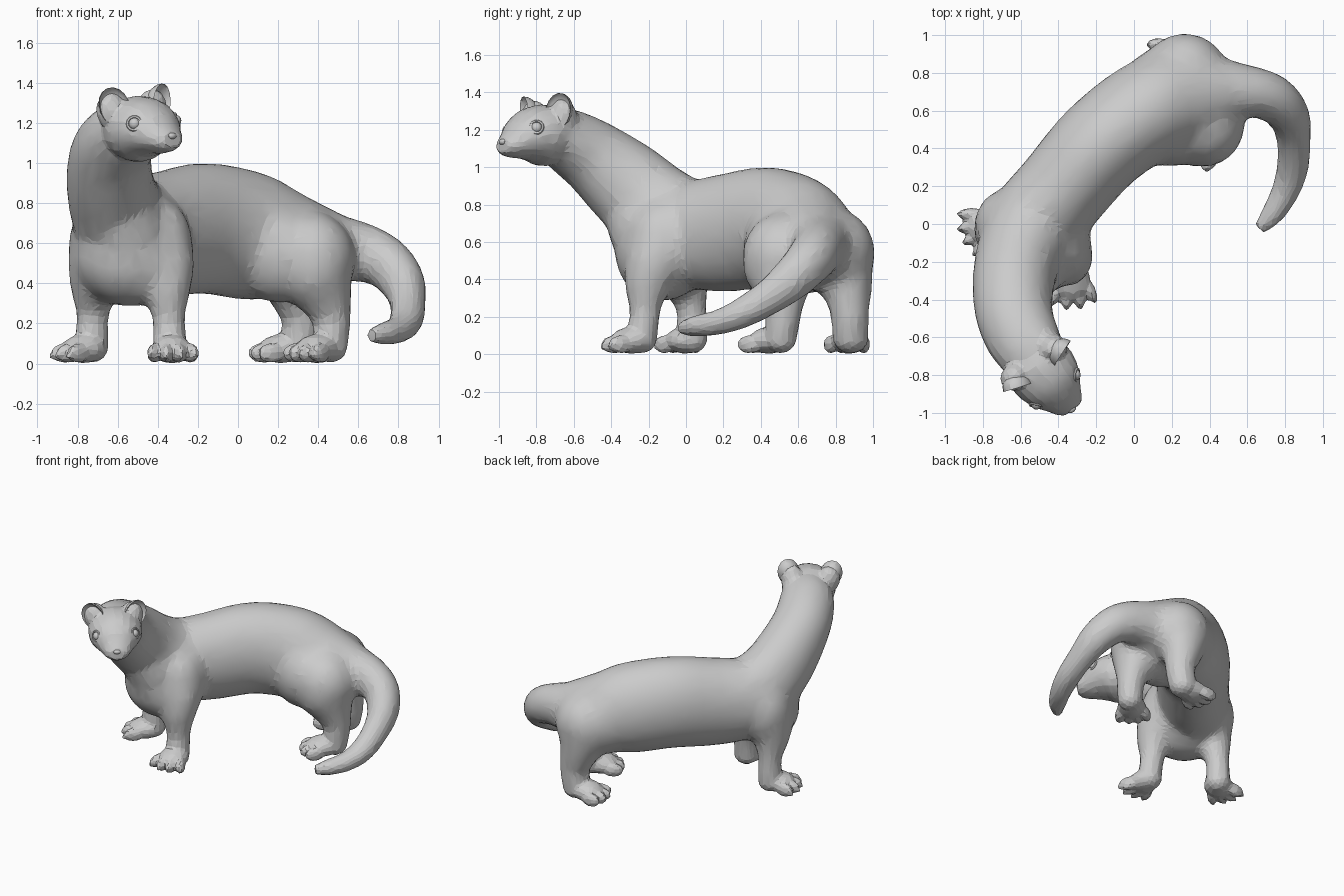
import bpy, bmesh
from math import sin, cos, pi, radians
from mathutils import Vector, Matrix

if "Cube" in bpy.data.objects:
    bpy.data.objects.remove(bpy.data.objects["Cube"])


def tube(bm, stations, up, mat=Matrix(), sides=20, steps=4):
    """Closed loft through (x, y, z, half width, half height) stations."""
    pts = []
    last = len(stations) - 1
    for i in range(last):
        a, b, c, d = (stations[max(0, min(last, i + k))] for k in (-1, 0, 1, 2))
        for s in range(steps + (i == last - 1)):
            t = s / steps
            pts.append([0.5 * (2 * q + (r - p) * t + (2 * p - 5 * q + 4 * r - e) * t * t
                               + (3 * q - p - 3 * r + e) * t ** 3)
                        for p, q, r, e in zip(a, b, c, d)])
    rings = []
    for i, p in enumerate(pts):
        tan = Vector(pts[min(i + 1, len(pts) - 1)][:3]) - Vector(pts[max(i - 1, 0)][:3])
        side = tan.cross(Vector(up)).normalized()
        top = side.cross(tan).normalized()
        rings.append([bm.verts.new(mat @ (Vector(p[:3])
                      + side * p[3] * cos(2 * pi * k / sides)
                      + top * p[4] * sin(2 * pi * k / sides))) for k in range(sides)])
    for r0, r1 in zip(rings, rings[1:]):
        for k in range(sides):
            j = (k + 1) % sides
            bm.faces.new((r0[k], r0[j], r1[j], r1[k]))
    bm.faces.new(rings[0][::-1])
    bm.faces.new(rings[-1])


def ball(bm, center, radii, mat=Matrix(), u=16, v=10):
    m = mat @ Matrix.Translation(center) @ Matrix.Diagonal((*radii, 1))
    return bmesh.ops.create_uvsphere(bm, u_segments=u, v_segments=v, radius=1, matrix=m)["verts"]


def make(name, bm):
    bmesh.ops.recalc_face_normals(bm, faces=bm.faces[:])
    me = bpy.data.meshes.new(name)
    bm.to_mesh(me)
    bm.free()
    ob = bpy.data.objects.new(name, me)
    bpy.context.collection.objects.link(ob)
    return ob


def select(ob):
    bpy.ops.object.select_all(action='DESELECT')
    ob.select_set(True)
    bpy.context.view_layer.objects.active = ob


def apply_modifiers(ob):
    select(ob)
    bpy.ops.object.convert(target='MESH')


def finish(ob, angle=30):
    select(ob)
    bpy.ops.object.shade_smooth_by_angle(angle=radians(angle))


def leg(bm, stations, ankle, yaw, spread, claw):
    """Tapered limb plus a paw with four fanned toes."""
    tube(bm, [(x, y, z, r, r) for x, y, z, r in stations], (0, 1, 0), sides=16)
    for x, y, z, r in (stations[0], stations[-1]):
        ball(bm, (x, y, z), (r, r, min(r, z - 0.005)))
    m = Matrix.Translation((*ankle, 0)) @ Matrix.Rotation(yaw, 4, 'Z')
    ball(bm, (0, -0.035, 0.074), (0.1, 0.115, 0.072), m)
    for i in range(4):
        k = i - 1.5
        reach = -0.125 if abs(k) < 1 else -0.1
        toe = m @ Matrix.Translation((k * 0.06, reach, 0.052)) @ Matrix.Rotation(k * spread, 4, 'Z')
        ball(bm, (0, 0, 0), (0.033, 0.075, 0.05), toe, 12, 8)
        if claw:
            ball(bm, (0, -0.055, -0.012), (0.017, 0.03, 0.024), toe, 8, 6)


head = Matrix.Translation((-0.503, -0.755, 1.17)) @ Matrix.Rotation(0.65, 4, 'Z') @ Matrix.Rotation(-0.06, 4, 'Y')

# Trunk and neck
bm = bmesh.new()
tube(bm, [(.55, .71, .57, .13, .15), (.35, .68, .60, .23, .22), (.12, .625, .625, .27, .315),
          (-.16, .43, .675, .26, .33), (-.38, .18, .645, .25, .315), (-.53, 0, .66, .25, .29),
          (-.61, -.17, .78, .23, .255), (-.64, -.33, .92, .218, .237), (-.63, -.5, 1.06, .205, .2),
          (-.56, -.65, 1.15, .188, .17), (-.5, -.76, 1.17, .15, .14)], (0, 0, 1))
# Chest, shoulders, haunches
ball(bm, (-.54, -.13, .54), (.28, .255, .26))
ball(bm, (-.56, -.22, .68), (.2, .205, .2))
ball(bm, (-.395, -.12, .58), (.175, .2, .25))
ball(bm, (-.67, -.01, .58), (.18, .2, .25))
ball(bm, (.27, .79, .55), (.235, .225, .23))
ball(bm, (.15, .74, .58), (.2, .2, .25))
ball(bm, (.36, .52, .52), (.23, .225, .24))
ball(bm, (.19, .5, .55), (.2, .2, .25))

# Tail
tube(bm, [(.42, .70, .58, .2, .19), (.61, .70, .555, .14, .15), (.74, .66, .50, .125, .13),
          (.82, .57, .405, .11, .115), (.845, .45, .31, .09, .095), (.84, .30, .22, .083, .08),
          (.80, .17, .17, .073, .066), (.73, .05, .15, .058, .055), (.665, -.025, .14, .032, .035)], (0, 0, 1))

# Skull and muzzle, with a root behind each ear
tube(bm, [(0, .08, 0, .16, .145), (0, 0, 0, .185, .165), (0, -.08, 0, .18, .153), (0, -.15, -.018, .152, .123),
          (0, -.21, -.042, .113, .087), (0, -.26, -.054, .085, .061), (0, -.29, -.054, .055, .04)],
     (0, 0, 1), head)
for side in (-1, 1):
    ball(bm, (side * .13, .035, .1), (.08, .07, .095), head)

# Front legs, then hind legs
leg(bm, [(-.37, -.17, .5, .16), (-.355, -.21, .36, .125), (-.345, -.22, .22, .083), (-.34, -.24, .08, .085)],
    (-.335, -.255), 0.08, 0.25, True)
leg(bm, [(-.69, -.03, .5, .165), (-.715, 0, .37, .128), (-.725, .03, .24, .083), (-.73, .03, .08, .085)],
    (-.735, .005), -1.2, 0.25, True)
leg(bm, [(.37, .5, .47, .2), (.43, .515, .34, .15), (.465, .52, .22, .1), (.46, .505, .08, .085)],
    (.42, .47), -0.8, 0.12, False)
leg(bm, [(.26, .81, .5, .2), (.29, .86, .35, .145), (.32, .875, .22, .105), (.3, .88, .08, .095)],
    (.25, .88), -1.4, 0.12, False)

# Fuse everything into one skin
body = make("body", bm)
mod = body.modifiers.new("fuse", 'REMESH')
mod.mode = 'VOXEL'
mod.voxel_size = 0.014
mod = body.modifiers.new("soften", 'SMOOTH')
mod.factor = 0.5
mod.iterations = 4
apply_modifiers(body)

# Blend the joints strongly, sparing the paws, head and tail; then reduce to facets
group = body.vertex_groups.new(name="blend")
for v in body.data.vertices:
    x, y, z = v.co
    w = min(1, max(0, (z - .17) / .1), max(0, (y + .68) / .12), max(0, (.66 - x) / .1))
    if w > 0:
        group.add([v.index], w, 'REPLACE')
mod = body.modifiers.new("blend", 'SMOOTH')
mod.vertex_group = "blend"
mod.factor = 0.5
mod.iterations = 70
mod = body.modifiers.new("facet", 'DECIMATE')
mod.ratio = 0.075
apply_modifiers(body)
finish(body, 10)

for side, tag in ((-1, "right"), (1, "left")):
    # Cupped ear: the front half of a flat ball is pushed back into a bowl
    bm = bmesh.new()
    for v in ball(bm, (0, 0, 0), (1, 1, 1), Matrix.Rotation(pi / 2, 4, 'X'), 16, 12):
        v.co.y *= 1 if v.co.y > 0 else -0.5
    bm.transform(head @ Matrix.Translation((side * .148, -.02, .12)) @ Matrix.Rotation(side * .35, 4, 'Z')
                 @ Matrix.Rotation(side * .35, 4, 'Y') @ Matrix.Diagonal((.078, .085, .1, 1)))
    finish(make(tag + "_ear", bm), 25)

    # Eye and eyelid rim
    spot = Vector((side * .128, -.15, .033))
    bm = bmesh.new()
    ball(bm, spot, (.03, .03, .03), head, 12, 8)
    finish(make(tag + "_eye", bm))
    look = Vector((side * .7, -.65, .27)).to_track_quat('Z', 'Y').to_matrix().to_4x4()
    bpy.ops.mesh.primitive_torus_add(major_segments=14, minor_segments=6, major_radius=.034, minor_radius=.008)
    rim = bpy.context.object
    rim.name = tag + "_eyelid"
    rim.matrix_world = head @ Matrix.Translation(spot + look.col[2].to_3d() * .008) @ look
    finish(rim)

# Nose
bm = bmesh.new()
ball(bm, (0, -.285, -.035), (.026, .017, .016), head, 12, 8)
finish(make("nose", bm))
